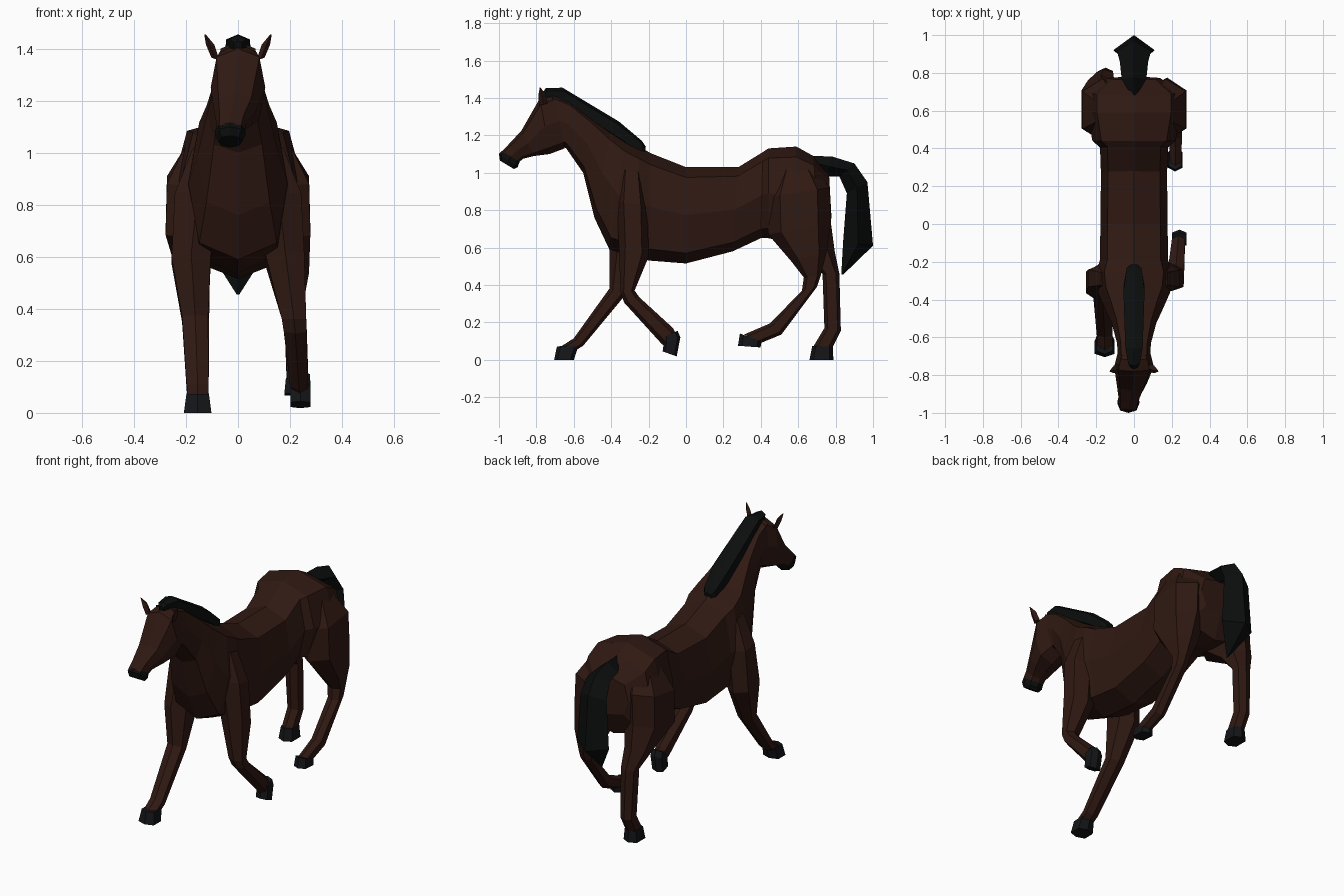
import bpy, bmesh, math


def material(name, rgb):
    m = bpy.data.materials.new(name)
    m.diffuse_color = (*rgb, 1)
    return m


COAT = material("brown_coat", (0.029, 0.0095, 0.006))
HAIR = material("black_hair", (0.0035, 0.004, 0.004))
HORN = material("dark_hoof", (0.007, 0.0075, 0.009))


def loft(name, rings, mat, n=6, power=0.85):
    """Skin rings given as (y1, z1, y2, z2, x centre, half width)."""
    bm = bmesh.new()
    loops = []
    smax = max(math.sin(2 * math.pi * i / n) for i in range(n))
    for y1, z1, y2, z2, xc, hw in rings:
        loop = []
        for i in range(n):
            a = 2 * math.pi * i / n
            c, s = math.cos(a), math.sin(a) / smax
            c = math.copysign(abs(c) ** power, c)
            s = math.copysign(abs(s) ** power, s)
            loop.append(bm.verts.new((xc + hw * s,
                                      (y1 + y2) / 2 + c * (y1 - y2) / 2,
                                      (z1 + z2) / 2 + c * (z1 - z2) / 2)))
        loops.append(loop)
    for a, b in zip(loops, loops[1:]):
        for i in range(n):
            j = (i + 1) % n
            bm.faces.new((a[i], a[j], b[j], b[i]))
    bm.faces.new(loops[0])
    bm.faces.new(loops[-1])
    bmesh.ops.recalc_face_normals(bm, faces=bm.faces)
    me = bpy.data.meshes.new(name)
    bm.to_mesh(me)
    bm.free()
    me.materials.append(mat)
    ob = bpy.data.objects.new(name, me)
    bpy.context.collection.objects.link(ob)
    return ob


def side(rings, sign):
    return [(a, b, c, d, sign * x, w) for a, b, c, d, x, w in rings]


# Trunk and neck, from rump to poll
loft("body_and_neck", [
    (0.765, 0.99, 0.778, 0.76, 0, 0.14),
    (0.68, 1.09, 0.72, 0.62, 0, 0.25),
    (0.59, 1.14, 0.60, 0.62, 0, 0.25),
    (0.44, 1.13, 0.44, 0.65, 0, 0.22),
    (0.41, 1.11, 0.40, 0.65, 0, 0.18),
    (0.28, 1.03, 0.25, 0.58, 0, 0.175),
    (0.00, 1.03, 0.00, 0.515, 0, 0.178),
    (-0.19, 1.105, -0.19, 0.53, 0, 0.18),
    (-0.25, 1.14, -0.26, 0.54, 0, 0.20),
    (-0.32, 1.18, -0.41, 0.59, 0, 0.19),
    (-0.40, 1.23, -0.49, 0.76, 0, 0.155),
    (-0.50, 1.30, -0.55, 1.00, 0, 0.118),
    (-0.62, 1.39, -0.64, 1.13, 0, 0.09),
    (-0.72, 1.43, -0.68, 1.15, 0, 0.085)], COAT, 8, 0.7)

# Head, turned slightly to one side
loft("head", [
    (-0.70, 1.425, -0.65, 1.13, 0, 0.085),
    (-0.78, 1.40, -0.73, 1.10, 0, 0.105),
    (-0.88, 1.225, -0.81, 1.09, -0.012, 0.08),
    (-0.95, 1.15, -0.87, 1.075, -0.025, 0.058),
    (-0.99, 1.11, -0.895, 1.055, -0.03, 0.054)], COAT, 8, 0.7)
loft("muzzle", [
    (-0.985, 1.117, -0.89, 1.057, -0.03, 0.058),
    (-1.0, 1.10, -0.90, 1.03, -0.03, 0.058),
    (-0.995, 1.065, -0.92, 1.02, -0.03, 0.045)], HAIR, 8)
for sign, word in ((-1, "left"), (1, "right")):
    loft(word + "_ear", side([
        (-0.785, 1.36, -0.74, 1.37, 0.088, 0.014),
        (-0.79, 1.41, -0.75, 1.42, 0.107, 0.016),
        (-0.782, 1.455, -0.778, 1.455, 0.127, 0.003)], sign), COAT, 4)

# Mane and tail
loft("mane", [
    (-0.765, 1.43, -0.755, 1.38, 0, 0.015),
    (-0.75, 1.452, -0.71, 1.37, 0, 0.03),
    (-0.66, 1.455, -0.62, 1.34, 0, 0.046),
    (-0.36, 1.275, -0.33, 1.15, 0, 0.056),
    (-0.235, 1.17, -0.24, 1.09, 0, 0.04),
    (-0.215, 1.14, -0.22, 1.08, 0, 0.02)], HAIR, 6, 0.6)
loft("tail", [
    (0.67, 1.09, 0.70, 1.02, 0, 0.015),
    (0.78, 1.087, 0.75, 0.98, 0, 0.065),
    (0.90, 1.05, 0.82, 0.98, 0, 0.075),
    (0.97, 0.95, 0.86, 0.89, 0, 0.09),
    (1.0, 0.61, 0.84, 0.63, 0, 0.11),
    (0.84, 0.455, 0.83, 0.455, 0, 0.005)], HAIR, 4)

# Front legs: shared shoulder, different stride
shoulder = [(-0.35, 1.02, -0.23, 1.0, 0.12, 0.055),
            (-0.37, 0.85, -0.205, 0.82, 0.155, 0.088)]
loft("right_front_leg", shoulder + [
    (-0.36, 0.63, -0.20, 0.55, 0.18, 0.075),
    (-0.35, 0.36, -0.275, 0.37, 0.215, 0.047),
    (-0.33, 0.305, -0.25, 0.335, 0.22, 0.044),
    (-0.13, 0.085, -0.07, 0.17, 0.235, 0.035),
    (-0.11, 0.07, -0.05, 0.13, 0.24, 0.03)], COAT)
loft("right_front_hoof", [
    (-0.115, 0.125, -0.045, 0.155, 0.24, 0.037),
    (-0.12, 0.08, -0.03, 0.12, 0.24, 0.038),
    (-0.125, 0.045, -0.05, 0.018, 0.24, 0.038)], HORN, 6, 0.6)
loft("left_front_leg", side(shoulder + [
    (-0.41, 0.61, -0.21, 0.56, 0.18, 0.075),
    (-0.41, 0.38, -0.33, 0.34, 0.165, 0.05),
    (-0.60, 0.115, -0.55, 0.075, 0.155, 0.042),
    (-0.67, 0.07, -0.59, 0.05, 0.155, 0.04)], -1), COAT)
loft("left_front_hoof", [
    (-0.69, 0.072, -0.575, 0.075, -0.155, 0.043),
    (-0.705, 0.0, -0.60, 0.0, -0.155, 0.053)], HORN, 6, 0.6)

# Hind legs: shared haunch, different stride
haunch = [(0.50, 1.02, 0.69, 1.02, 0.12, 0.085),
          (0.435, 0.87, 0.77, 0.92, 0.165, 0.108),
          (0.44, 0.67, 0.775, 0.73, 0.175, 0.103)]
loft("right_hind_leg", haunch + [
    (0.56, 0.53, 0.75, 0.57, 0.195, 0.078),
    (0.63, 0.44, 0.72, 0.45, 0.21, 0.045),
    (0.62, 0.37, 0.70, 0.39, 0.215, 0.038),
    (0.45, 0.195, 0.51, 0.135, 0.22, 0.034),
    (0.31, 0.135, 0.40, 0.09, 0.22, 0.03)], COAT, 6, 0.75)
loft("right_hind_hoof", [
    (0.288, 0.14, 0.405, 0.10, 0.218, 0.034),
    (0.278, 0.075, 0.398, 0.066, 0.218, 0.04)], HORN, 6, 0.6)
loft("left_hind_leg", side(haunch + [
    (0.62, 0.57, 0.795, 0.58, 0.175, 0.07),
    (0.73, 0.46, 0.82, 0.46, 0.155, 0.045),
    (0.74, 0.17, 0.828, 0.155, 0.15, 0.038),
    (0.68, 0.07, 0.78, 0.06, 0.15, 0.036)], -1), COAT, 6, 0.75)
loft("left_hind_hoof", [
    (0.675, 0.075, 0.785, 0.07, -0.15, 0.038),
    (0.66, 0.0, 0.788, 0.0, -0.15, 0.046)], HORN, 6, 0.6)
